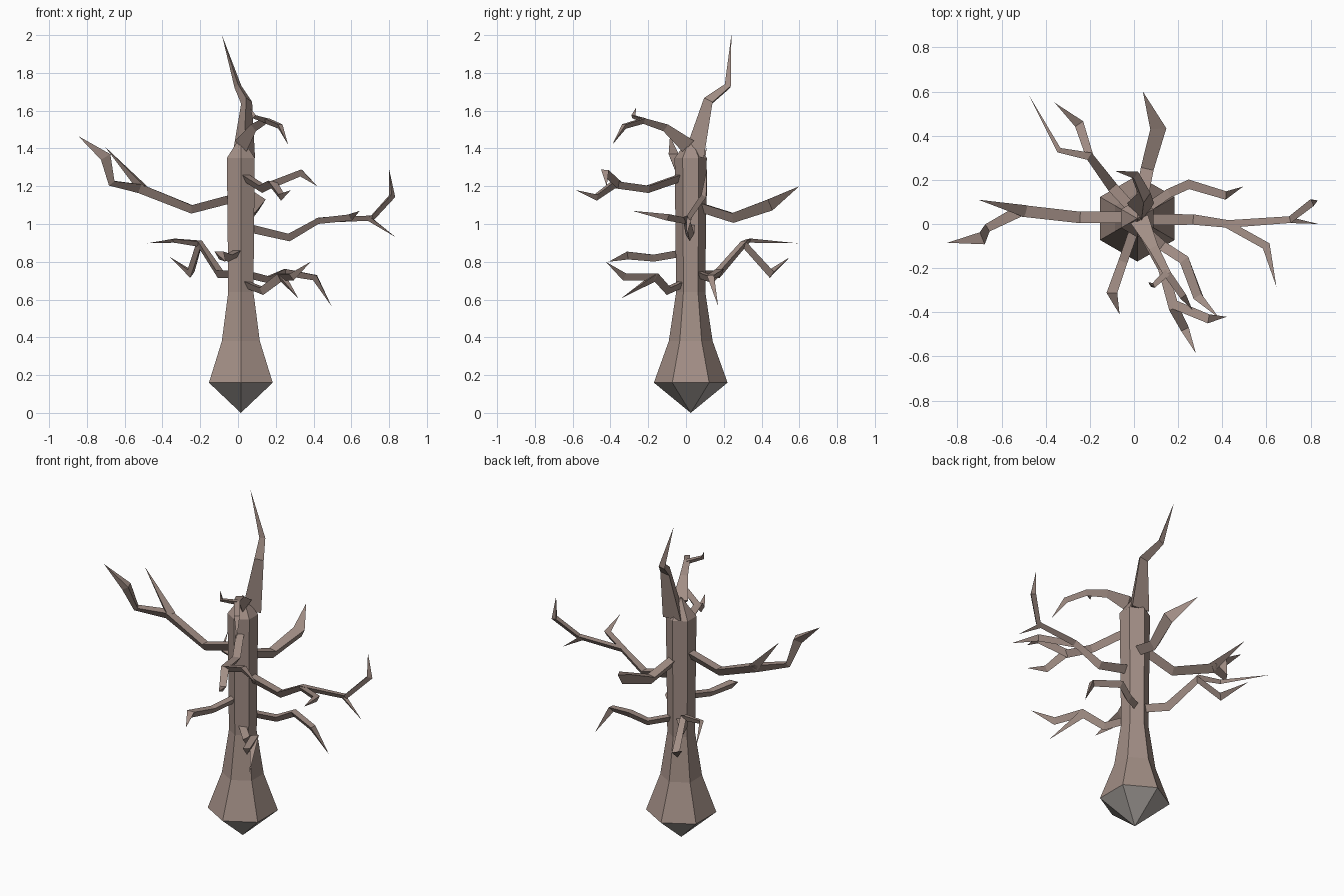
import bpy, bmesh, math
from mathutils import Vector

if "Cube" in bpy.data.objects:
    bpy.data.objects.remove(bpy.data.objects["Cube"])

bark = bpy.data.materials.new("bark")
bark.diffuse_color = (0.36, 0.27, 0.235, 1)
bark.use_nodes = True
bark.node_tree.nodes["Principled BSDF"].inputs["Base Color"].default_value = bark.diffuse_color
soil = bpy.data.materials.new("root_grey")
soil.diffuse_color = (0.38, 0.35, 0.33, 1)
soil.use_nodes = True
soil.node_tree.nodes["Principled BSDF"].inputs["Base Color"].default_value = soil.diffuse_color


def finish(bm, name, mats):
    bmesh.ops.recalc_face_normals(bm, faces=bm.faces[:])
    me = bpy.data.meshes.new(name)
    bm.to_mesh(me)
    bm.free()
    for m in mats:
        me.materials.append(m)
    ob = bpy.data.objects.new(name, me)
    bpy.context.collection.objects.link(ob)
    return ob


def skin(bm, rings):
    # Bridge rings of equal size; a ring of one vertex is a point
    for a, b in zip(rings, rings[1:]):
        n = max(len(a), len(b))
        for i in range(n):
            j = (i + 1) % n
            if len(a) == 1:
                bm.faces.new((a[0], b[i], b[j]))
            elif len(b) == 1:
                bm.faces.new((a[i], a[j], b[0]))
            else:
                bm.faces.new((a[i], a[j], b[j], b[i]))


def trunk():
    bm = bmesh.new()
    rings = []
    for r, z in [(0, 0), (.195, .16), (.116, .38), (.077, .64), (.085, 1.35), (0, 1.465)]:
        if r == 0:
            rings.append([bm.verts.new((.015, .025, z))])
        else:
            rings.append([bm.verts.new((.015 + r * math.cos(a), .025 + r * math.sin(a), z))
                          for a in (math.radians(30 + 60 * i) for i in range(6))])
    skin(bm, rings)
    for f in bm.faces:
        if f.calc_center_median().z < .15:
            f.material_index = 1
    finish(bm, "trunk", [bark, soil])


def branch(name, pts, radii):
    # Three-sided limb, flat side up, ending in a sharp tip
    bm = bmesh.new()
    pts = [Vector(p) for p in pts]
    dirs = [(b - a).normalized() for a, b in zip(pts, pts[1:])]
    up = Vector((0, 0, 1)) if abs(dirs[0].z) < .85 else Vector((0, 1, 0))
    rings = []
    for i, p in enumerate(pts[:-1]):
        t = dirs[i] if i == 0 else (dirs[i - 1] + dirs[i]).normalized()
        up = (up - t * up.dot(t)).normalized()
        side = t.cross(up)
        rings.append([bm.verts.new(p + radii[i] * (side * math.cos(a) + up * math.sin(a)))
                      for a in map(math.radians, (30, 150, 270))])
    bm.faces.new(rings[0])
    rings.append([bm.verts.new(pts[-1])])
    skin(bm, rings)
    finish(bm, name, [bark])


trunk()

# Crown spike
branch("top_branch", [(.03, .06, 1.36), (.045, .125, 1.65), (0, .225, 1.73), (-.085, .24, 2)],
       [.07, .034, .022])
# Left limb and its fork
branch("left_branch", [(0, .03, 1.15), (-.245, .03, 1.085), (-.52, .06, 1.195),
                       (-.67, -.02, 1.22), (-.70, -.07, 1.36), (-.845, -.085, 1.465)],
       [.03, .03, .032, .022, .034])
branch("left_twig", [(-.5, .06, 1.19), (-.705, .11, 1.41)], [.032])
# Right limb and its forks
branch("right_branch", [(.04, .02, .99), (.27, .02, .935), (.43, 0, 1.025), (.71, .02, 1.035),
                        (.815, .10, 1.15), (.80, .11, 1.29)],
       [.03, .027, .02, .018, .02])
branch("right_twig", [(.69, .02, 1.035), (.835, 0, .93)], [.017])
branch("right_side_twig", [(.42, 0, 1.02), (.6, -.10, 1.04), (.645, -.285, 1.07)], [.02, .022])
# Low right limb
branch("low_right_branch", [(.04, .06, .74), (.16, .14, .71), (.25, .18, .75),
                            (.41, .13, .72), (.495, .17, .565)], [.024, .024, .025, .022])
# Rear limb
branch("rear_branch", [(.025, .06, 1.10), (.06, .25, 1.04), (.11, .44, 1.11), (.04, .6, 1.2)],
       [.032, .034, .042])
# Low rear-left limb and its fork
branch("rear_left_branch", [(0, .06, .74), (-.10, .17, .74), (-.205, .31, .90),
                            (-.34, .335, .915), (-.48, .59, .898)], [.026, .028, .022, .014])
branch("rear_left_twig", [(-.2, .305, .90), (-.25, .45, .74), (-.36, .55, .825)], [.02, .026])
# Low front-left limb
branch("front_left_branch", [(.01, 0, .855), (-.05, -.17, .825), (-.10, -.31, .84),
                             (-.065, -.41, .80)], [.025, .024, .028])
# Upper front limb with two forks
branch("front_branch", [(.02, 0, 1.26), (.13, -.2, 1.19), (.18, -.38, 1.215),
                        (.23, -.475, 1.145), (.28, -.585, 1.18)], [.026, .026, .027, .022])
branch("front_twig", [(.17, -.36, 1.21), (.335, -.43, 1.275), (.42, -.42, 1.2)], [.024, .024])
# Low front limb with two forks
branch("low_front_branch", [(.03, -.01, .69), (.13, -.10, .65), (.23, -.165, .725),
                            (.29, -.33, .725), (.385, -.425, .80)], [.024, .026, .027, .024])
branch("low_front_twig", [(.225, -.16, .725), (.32, -.345, .605)], [.026])
# Bent limb at the top, front side
branch("bent_branch", [(.03, .01, 1.42), (.09, -.11, 1.515), (.15, -.225, 1.55),
                       (.22, -.325, 1.52), (.265, -.39, 1.42)], [.05, .026, .02, .018])
branch("bent_twig", [(.15, -.22, 1.55), (.085, -.28, 1.57), (.065, -.265, 1.615)], [.017, .014])
